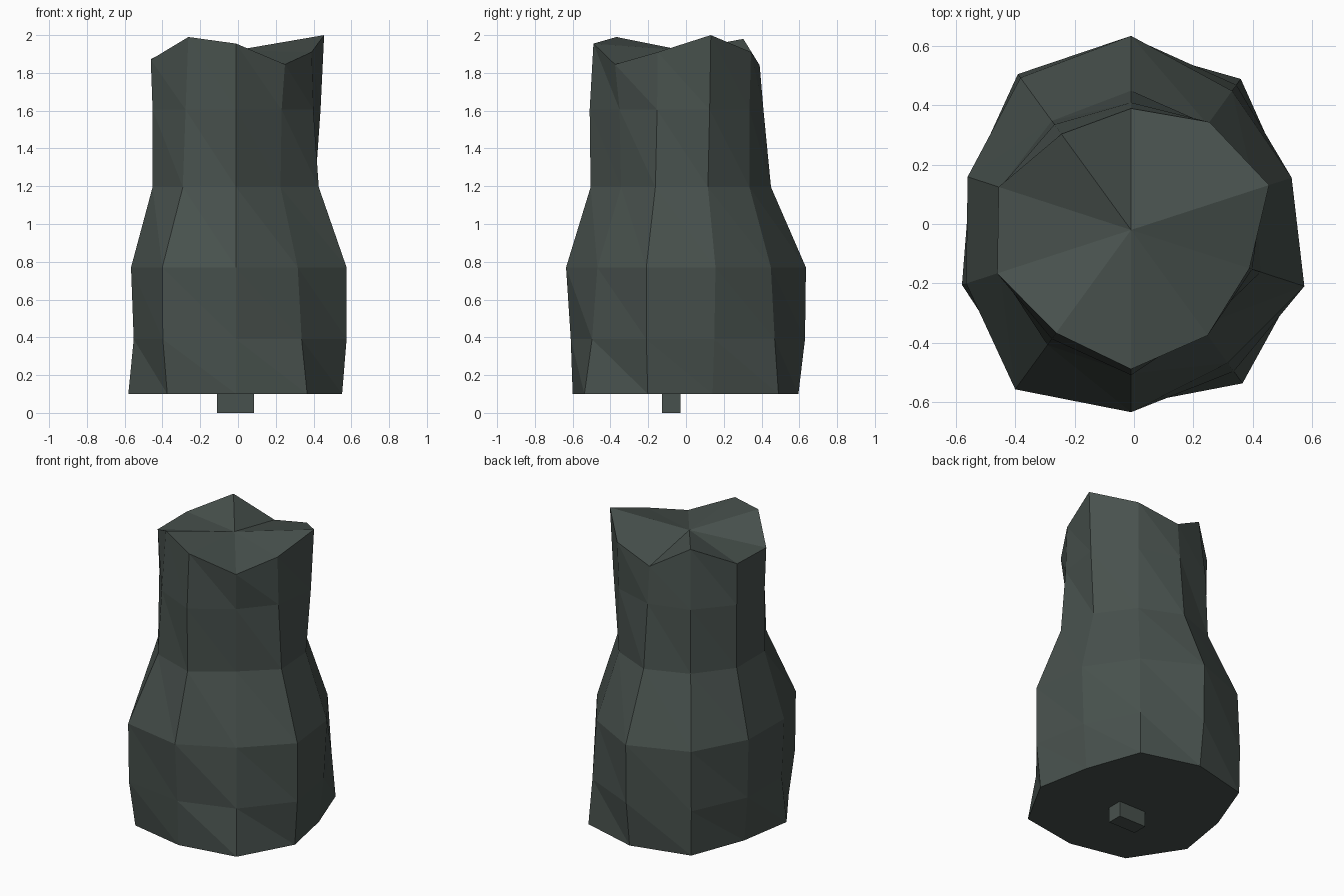
import bpy, bmesh, math
from mathutils import Vector

if "Cube" in bpy.data.objects:
    bpy.data.objects.remove(bpy.data.objects["Cube"])

SIDES = 10
CENTRE = Vector((-0.01, -0.02, 0))

stone = bpy.data.materials.new("dark green grey stone")
stone.diffuse_color = (0.064, 0.082, 0.074, 1)
stone.use_nodes = True
stone.node_tree.nodes["Principled BSDF"].inputs["Base Color"].default_value = stone.diffuse_color

# Ring radii, ten per ring, starting at the front and turning towards the right
RADII = [
    [.58, .64, .59, .52, .63, .615, .645, .54, .60, .62],
    [.59, .59, .615, .55, .605, .65, .65, .57, .57, .66],
    [.615, .555, .615, .57, .58, .655, .635, .58, .585, .665],
    [.485, .40, .46, .44, .44, .47, .455, .465, .465, .48],
    [.49, .41, .43, .47, .44, .43, .44, .465, .465, .455],
    [.47, .44, .42, .49, .45, .41, .40, .47, .475, .43],
]
HEIGHTS = [.10, .39, .77, 1.195, 1.605]
RIM = [1.955, 1.845, 1.91, 2.0, 1.91, 1.84, 1.98, 1.875, 1.87, 1.99]
PEAK = 1.92


def finish(bm, name):
    bmesh.ops.recalc_face_normals(bm, faces=bm.faces)
    mesh = bpy.data.meshes.new(name)
    bm.to_mesh(mesh)
    bm.free()
    mesh.materials.append(stone)
    obj = bpy.data.objects.new(name, mesh)
    bpy.context.collection.objects.link(obj)


# Rough stone body: stacked uneven rings
bm = bmesh.new()
rings = []
for i, radii in enumerate(RADII):
    ring = []
    for k, r in enumerate(radii):
        a = math.radians(-90 + k * 360 / SIDES)
        z = RIM[k] if i == len(HEIGHTS) else HEIGHTS[i]
        ring.append(bm.verts.new(CENTRE + Vector((r * math.cos(a), r * math.sin(a), z))))
    rings.append(ring)

for low, high in zip(rings, rings[1:]):
    for k in range(SIDES):
        n = (k + 1) % SIDES
        bm.faces.new((low[k], low[n], high[k]))
        bm.faces.new((low[n], high[n], high[k]))

# Flat underside and jagged fan top
bm.faces.new(rings[0][::-1])
peak = bm.verts.new(CENTRE + Vector((0, 0, PEAK)))
for k in range(SIDES):
    bm.faces.new((rings[-1][k], rings[-1][(k + 1) % SIDES], peak))
finish(bm, "stone_body")

# Small block under the base
bm = bmesh.new()
bmesh.ops.create_cube(bm, size=1)
for v in bm.verts:
    v.co = Vector((v.co.x * .195 - .0125, v.co.y * .097 - .0775, v.co.z * .10 + .05))
finish(bm, "base_peg")
